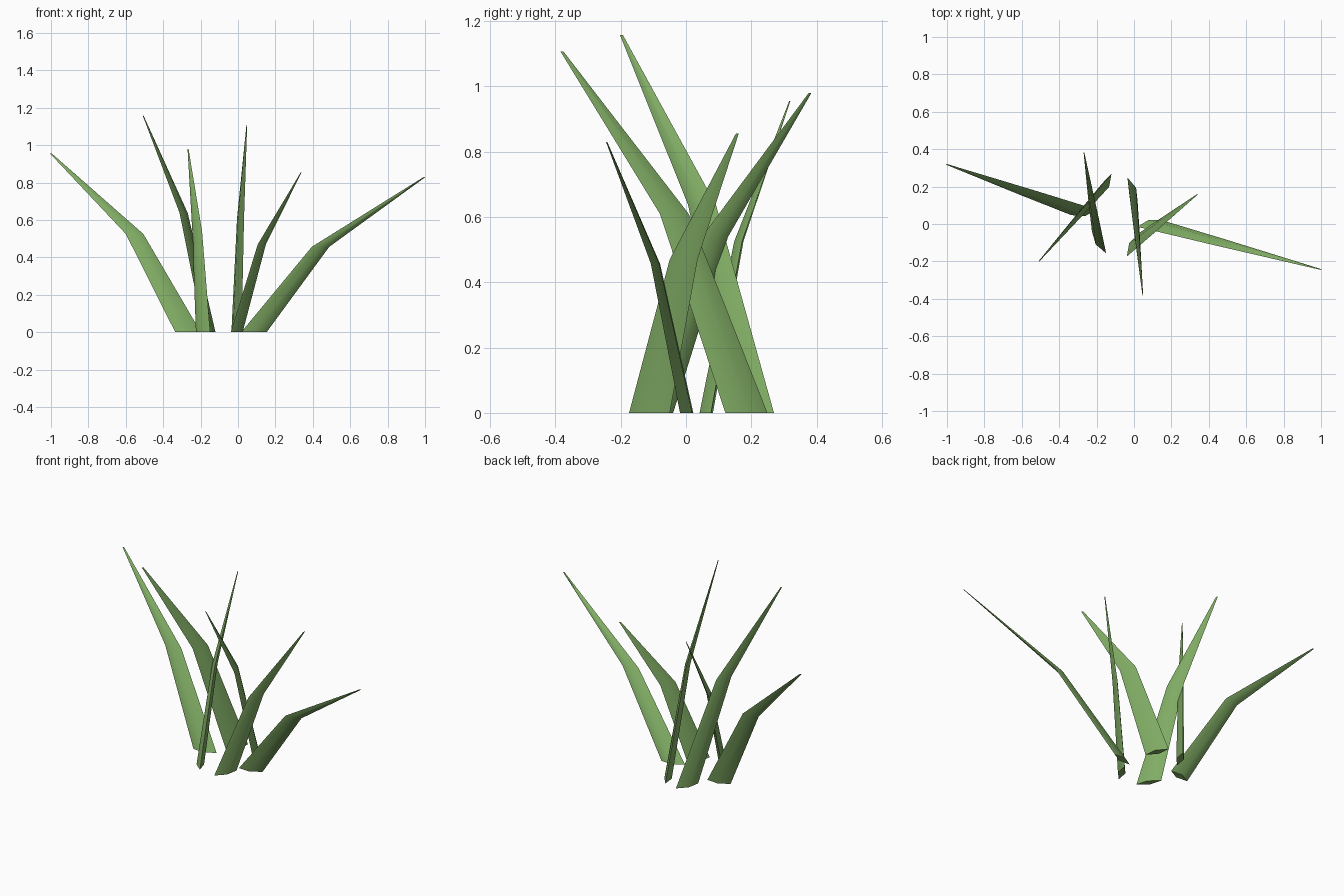
import bpy, bmesh, math
from mathutils import Vector

if "Cube" in bpy.data.objects:
    bpy.data.objects.remove(bpy.data.objects["Cube"])

mat = bpy.data.materials.new("grass_green")
mat.diffuse_color = (0.22, 0.42, 0.13, 1)
mat.use_nodes = True
mat.node_tree.nodes["Principled BSDF"].inputs["Base Color"].default_value = mat.diffuse_color

# Each blade: base centre, direction of its width (degrees), tip point
BLADES = [
    ((-0.267, 0.062), 12, (-1.0, 0.318, 0.955)),
    ((-0.152, 0.207), 63, (-0.507, -0.198, 1.158)),
    ((-0.187, -0.098), 123, (-0.267, 0.38, 0.98)),
    ((-0.008, 0.185), 113, (0.047, -0.38, 1.107)),
    ((-0.007, -0.112), 63, (0.338, 0.157, 0.855)),
    ((0.085, 0.002), 14, (0.998, -0.243, 0.83)),
]


def blade(name, base, angle, tip):
    a = math.radians(angle)
    wide = Vector((math.cos(a), math.sin(a), 0))
    thin = Vector((-wide.y, wide.x, 0))
    foot, end = Vector((*base, 0)), Vector(tip)
    # bend: 39% of the lean at 55% of the height
    bend = foot.lerp(end, 0.39)
    bend.z = end.z * 0.55
    bm = bmesh.new()
    rings = []
    # flattened diamond sections tapering from foot to tip
    for c, w, t in ((foot, 0.07, 0.021), (bend, 0.048, 0.0145), (end, 0.005, 0.002)):
        rings.append([bm.verts.new(c + o) for o in (wide * w, thin * t, -wide * w, -thin * t)])
    for lo, hi in zip(rings, rings[1:]):
        for i in range(4):
            j = (i + 1) % 4
            bm.faces.new((lo[i], lo[j], hi[j], hi[i]))
    bm.faces.new(rings[0][::-1])
    bm.faces.new(rings[-1])
    bmesh.ops.recalc_face_normals(bm, faces=bm.faces)
    me = bpy.data.meshes.new(name)
    bm.to_mesh(me)
    bm.free()
    me.materials.append(mat)
    ob = bpy.data.objects.new(name, me)
    bpy.context.collection.objects.link(ob)
    bpy.ops.object.select_all(action='DESELECT')
    ob.select_set(True)
    bpy.context.view_layer.objects.active = ob
    bpy.ops.object.shade_smooth_by_angle(angle=math.radians(40))


for n, (base, angle, tip) in enumerate(BLADES, 1):
    blade(f"grass_blade_{n}", base, angle, tip)
